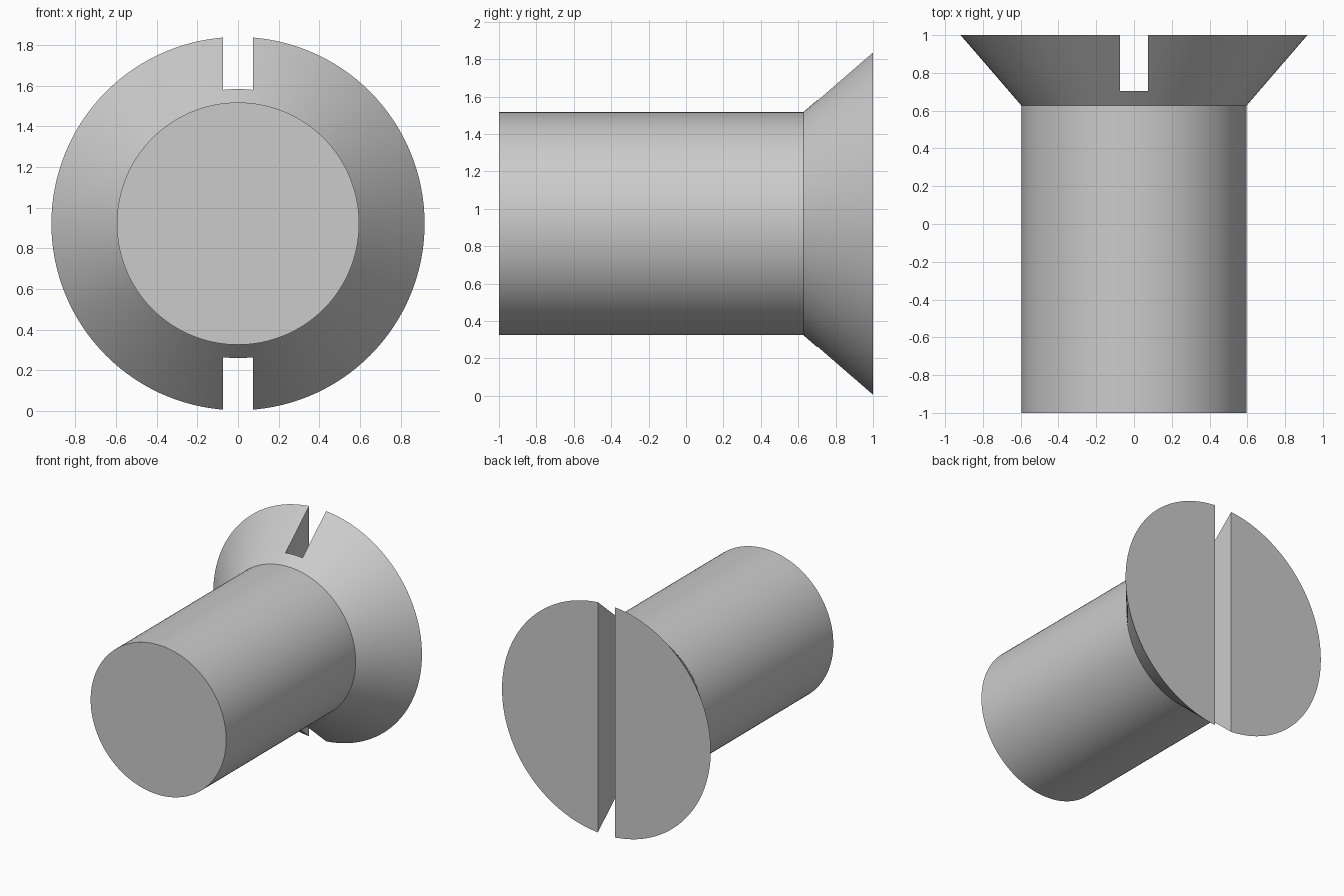
import bpy, bmesh, math
from mathutils import Matrix

if "Cube" in bpy.data.objects:
    bpy.data.objects.remove(bpy.data.objects["Cube"], do_unlink=True)

CENTRE_Z = 0.921
SEGMENTS = 128

steel = bpy.data.materials.new("plain grey steel")
steel.use_nodes = True
colour = (0.6, 0.6, 0.6, 1)
steel.diffuse_color = colour
steel.node_tree.nodes["Principled BSDF"].inputs["Base Color"].default_value = colour


def make_object(name, bm):
    bmesh.ops.recalc_face_normals(bm, faces=bm.faces)
    mesh = bpy.data.meshes.new(name)
    bm.to_mesh(mesh)
    bm.free()
    mesh.materials.append(steel)
    obj = bpy.data.objects.new(name, mesh)
    bpy.context.collection.objects.link(obj)
    return obj


# Screw body: half outline (radius, y) turned about the y axis
outline = [(0.596, -1), (0.596, 0.627), (0.918, 1)]
bm = bmesh.new()
rings = []
for radius, y in outline:
    ring = []
    for i in range(SEGMENTS):
        a = 2 * math.pi * i / SEGMENTS
        ring.append(bm.verts.new((radius * math.cos(a), y, CENTRE_Z + radius * math.sin(a))))
    rings.append(ring)
for low, high in zip(rings, rings[1:]):
    for i in range(SEGMENTS):
        j = (i + 1) % SEGMENTS
        bm.faces.new((low[i], low[j], high[j], high[i]))
bm.faces.new(rings[0])
bm.faces.new(rings[-1])
screw = make_object("countersunk_screw", bm)

# Slot cutter: upright bar across the back of the head
bm = bmesh.new()
slot_floor, slot_end, slot_width = 0.703, 1.2, 0.15
place = Matrix.Translation((0, (slot_floor + slot_end) / 2, CENTRE_Z))
size = Matrix.Diagonal((slot_width, slot_end - slot_floor, 2.4, 1))
bmesh.ops.create_cube(bm, size=1, matrix=place @ size)
cutter = make_object("slot_cutter", bm)

# Cut the slot, then drop the cutter
cut = screw.modifiers.new("slot", "BOOLEAN")
cut.operation = "DIFFERENCE"
cut.solver = "EXACT"
cut.object = cutter
bpy.context.view_layer.objects.active = screw
screw.select_set(True)
bpy.ops.object.modifier_apply(modifier=cut.name)
bpy.data.objects.remove(cutter, do_unlink=True)

# Smooth round walls, crisp rims
bpy.ops.object.shade_smooth_by_angle(angle=math.radians(30))
